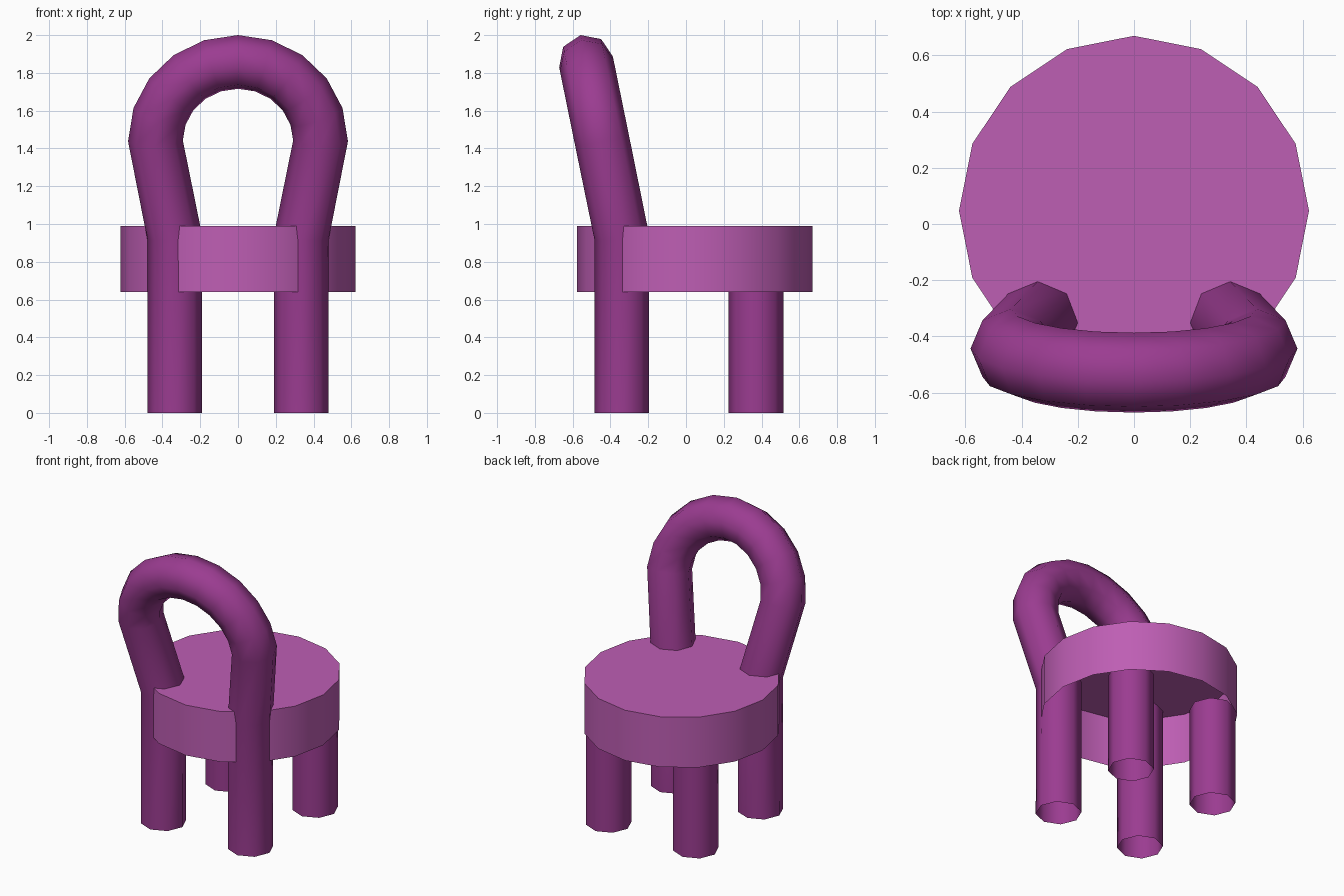
import bpy, math
from mathutils import Vector

if "Cube" in bpy.data.objects:
    bpy.data.objects.remove(bpy.data.objects["Cube"])

R = 0.145          # tube radius
LEAN = 0.204       # backward slope of the arch
KINK = 0.93        # height where the back posts start to lean


def material(name, rgb):
    m = bpy.data.materials.new(name)
    m.diffuse_color = (*rgb, 1.0)
    m.use_nodes = True
    m.node_tree.nodes["Principled BSDF"].inputs["Base Color"].default_value = m.diffuse_color
    return m


def make(name, verts, faces, mat, angle):
    me = bpy.data.meshes.new(name)
    me.from_pydata(verts, [], faces)
    me.materials.append(mat)
    ob = bpy.data.objects.new(name, me)
    bpy.context.collection.objects.link(ob)
    bpy.ops.object.select_all(action='DESELECT')
    ob.select_set(True)
    bpy.context.view_layer.objects.active = ob
    bpy.ops.object.shade_smooth_by_angle(angle=math.radians(angle))
    return ob


def tube(name, path, mat, sides=8):
    """Open-ended tube swept along a path lying close to the leaning plane."""
    normal = Vector((0, 1, LEAN)).normalized()
    pts = [Vector(p) for p in path]
    verts, faces = [], []
    for i, p in enumerate(pts):
        t = Vector()
        if i > 0:
            t += (p - pts[i - 1]).normalized()
        if i < len(pts) - 1:
            t += (pts[i + 1] - p).normalized()
        t.normalize()
        b = (normal - t * normal.dot(t)).normalized()
        u = b.cross(t)
        for k in range(sides):
            a = 2 * math.pi * k / sides
            verts.append(p + R * (math.cos(a) * u + math.sin(a) * b))
    for i in range(len(pts) - 1):
        for k in range(sides):
            n = (k + 1) % sides
            faces.append((i * sides + k, i * sides + n,
                          (i + 1) * sides + n, (i + 1) * sides + k))
    return make(name, verts, faces, mat, 60)


seat_mat = material("light purple", (0.515, 0.112, 0.456))
frame_mat = material("dark purple", (0.328, 0.045, 0.283))

# Seat: 16-sided drum with a top and an open underside
N, SR, CY = 16, 0.623, 0.047
ring = [(SR * math.cos(2 * math.pi * k / N), CY + SR * math.sin(2 * math.pi * k / N))
        for k in range(N)]
sv = [(x, y, 0.64) for x, y in ring] + [(x, y, 0.99) for x, y in ring]
sf = [(k, (k + 1) % N, N + (k + 1) % N, N + k) for k in range(N)]
sf.append(tuple(range(N, 2 * N)))
make("seat", sv, sf, seat_mat, 30)

# Back posts and arch: one continuous bent tube
def lean_y(z):
    return -0.34 - LEAN * (z - KINK)

path = [(0.335, -0.34, 0), (0.335, -0.34, KINK)]
for i in range(11):
    a = math.pi * i / 10
    z = 1.44 + 0.418 * math.sin(a)
    path.append((0.437 * math.cos(a), lean_y(z), z))
path += [(-0.335, -0.34, KINK), (-0.335, -0.34, 0)]
tube("back_frame", path, frame_mat)

# Pair of legs opposite the backrest
for side, x in (("left", -0.335), ("right", 0.335)):
    tube("leg_" + side, [(x, 0.37, 0), (x, 0.37, 0.69)], frame_mat)
